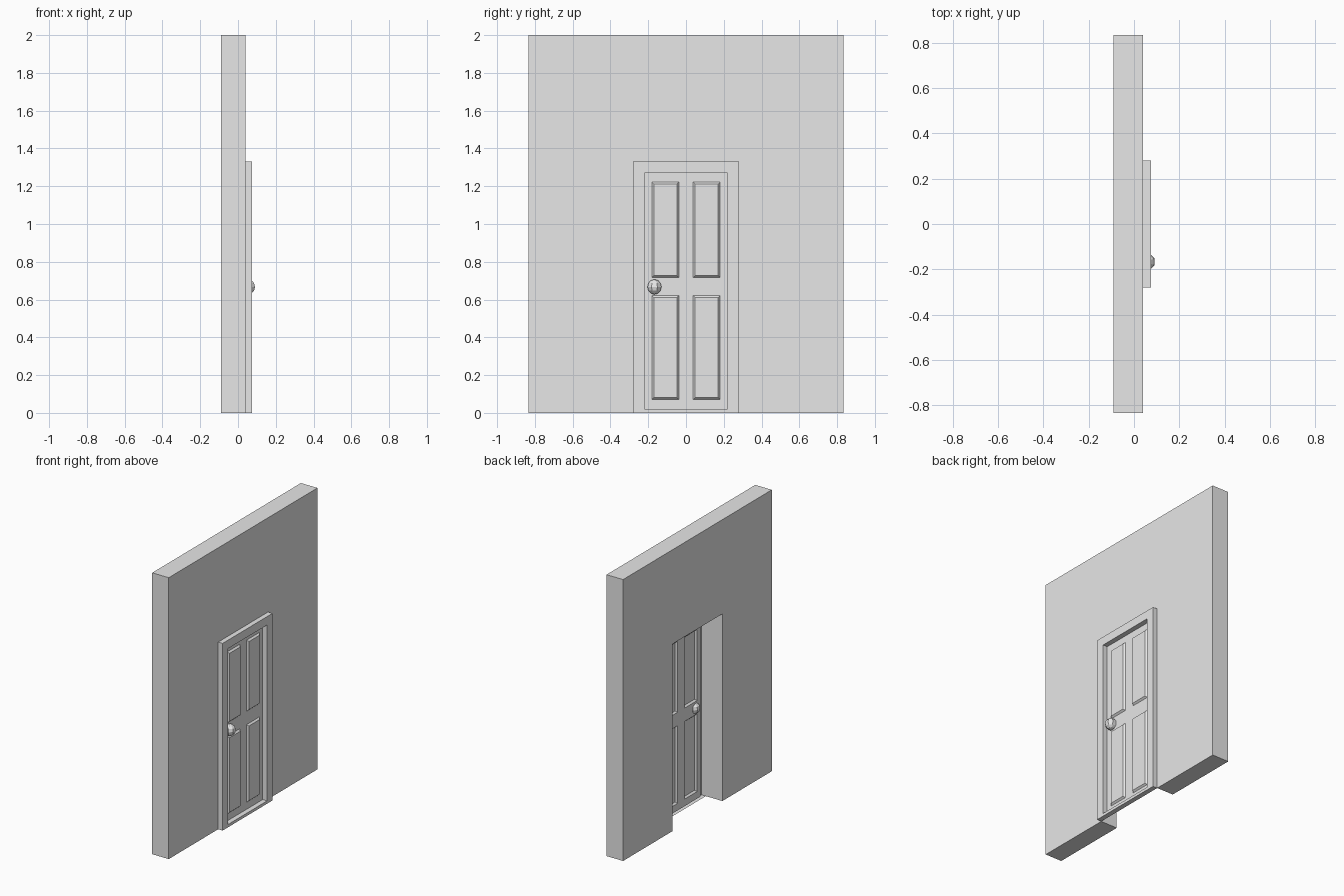
import bpy
import bmesh
import math
from mathutils import Matrix

cube = bpy.data.objects.get("Cube")
if cube:
    bpy.data.objects.remove(cube, do_unlink=True)

# One plain grey for everything
grey = bpy.data.materials.new("light_grey")
grey.use_nodes = True
COLOUR = (0.8, 0.8, 0.8, 1)
grey.diffuse_color = COLOUR
grey.node_tree.nodes["Principled BSDF"].inputs["Base Color"].default_value = COLOUR

WALL_BACK, WALL_FRONT, FRAME_FRONT = -0.09, 0.04, 0.075
OUTER = (0.28, 0.0, 1.33)    # half width, bottom, top of the doorway
INNER = (0.22, 0.02, 1.27)   # the same for the door leaf


def make_object(name, bm):
    mesh = bpy.data.meshes.new(name)
    bm.to_mesh(mesh)
    bm.free()
    mesh.materials.append(grey)
    obj = bpy.data.objects.new(name, mesh)
    bpy.context.collection.objects.link(obj)
    return obj


def rectangle(bm, size, x):
    half, low, high = size
    corners = [(-half, low), (half, low), (half, high), (-half, high)]
    return [bm.verts.new((x, y, z)) for y, z in corners]


# Wall: an outline with a doorway notch, extruded through its thickness
half, _, top = OUTER
side = [(half, 0), (0.835, 0), (0.835, 2)]
outline = [(half, top)] + side
outline += [(-y, z) for y, z in reversed(outline)]
bm = bmesh.new()
face = bm.faces.new([bm.verts.new((WALL_BACK, y, z)) for y, z in outline])
extruded = bmesh.ops.extrude_face_region(bm, geom=[face])["geom"]
moved = [v for v in extruded if isinstance(v, bmesh.types.BMVert)]
bmesh.ops.translate(bm, verts=moved, vec=(WALL_FRONT - WALL_BACK, 0, 0))
if face.is_valid is False or len(bm.faces) < len(outline) + 2:
    bm.faces.new([v for v in bm.verts if v not in moved])
bmesh.ops.recalc_face_normals(bm, faces=bm.faces)
make_object("wall", bm)

# Door frame: a shell around the leaf, open behind
bm = bmesh.new()
rings = [rectangle(bm, size, x) for size, x in (
    (OUTER, WALL_FRONT), (OUTER, FRAME_FRONT),
    (INNER, FRAME_FRONT), (INNER, WALL_FRONT))]
for a, b in zip(rings, rings[1:]):
    for i in range(4):
        j = (i + 1) % 4
        bm.faces.new((a[i], a[j], b[j], b[i]))
make_object("door_frame", bm)

# Door leaf: a thin sheet with four grooved, raised panels
ys = [-0.22, -0.181, -0.038, 0.038, 0.181, 0.22]
zs = [0.02, 0.07, 0.622, 0.717, 1.222, 1.27]
bm = bmesh.new()
grid = [[bm.verts.new((WALL_FRONT, y, z)) for z in zs] for y in ys]
panels = []
for i in range(5):
    for j in range(5):
        cell = bm.faces.new((grid[i][j], grid[i + 1][j],
                             grid[i + 1][j + 1], grid[i][j + 1]))
        if i % 2 and j % 2:
            panels.append(cell)
for width, depth in ((0.022, -0.016), (0.015, 0.012)):
    bmesh.ops.inset_individual(bm, faces=panels, thickness=width, depth=depth)
make_object("door_leaf", bm)

# Knob: a faceted ball through the leaf
bm = bmesh.new()
bmesh.ops.create_uvsphere(
    bm, u_segments=8, v_segments=6, radius=0.04,
    matrix=Matrix.Translation((0.053, -0.167, 0.667))
    @ Matrix.Rotation(math.pi / 8, 4, "Z"))
make_object("door_knob", bm)
